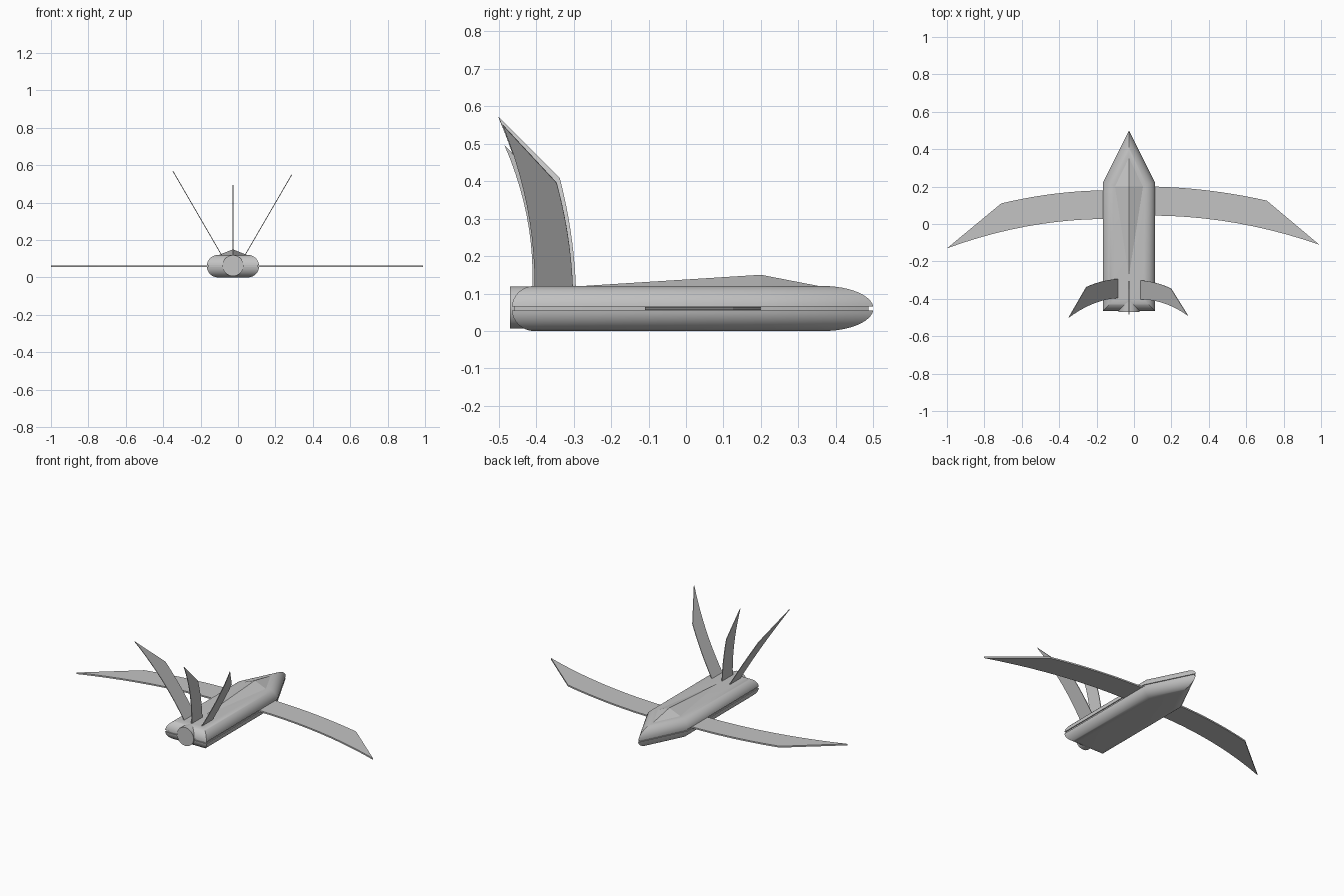
import bpy
import bmesh
import math
from mathutils import Vector

cube = bpy.data.objects.get("Cube")
if cube:
    bpy.data.objects.remove(cube, do_unlink=True)

MID = -0.027      # fuselage centre line
HALF_H = 0.06     # half height of the fuselage

grey = bpy.data.materials.new("airframe_grey")
grey.use_nodes = True
grey.diffuse_color = (0.55, 0.55, 0.55, 1)
grey.node_tree.nodes["Principled BSDF"].inputs["Base Color"].default_value = (0.55, 0.55, 0.55, 1)


def finish(name, bm, smooth=False):
    bmesh.ops.recalc_face_normals(bm, faces=bm.faces)
    mesh = bpy.data.meshes.new(name)
    bm.to_mesh(mesh)
    bm.free()
    obj = bpy.data.objects.new(name, mesh)
    bpy.context.collection.objects.link(obj)
    mesh.materials.append(grey)
    if smooth:
        bpy.ops.object.select_all(action='DESELECT')
        obj.select_set(True)
        bpy.context.view_layer.objects.active = obj
        bpy.ops.object.shade_smooth_by_angle(angle=math.radians(30))
    return obj


def inset(points, dist):
    """Move every side of a counter-clockwise convex outline inwards."""
    result = []
    n = len(points)
    for i in range(n):
        a = (points[i] - points[i - 1]).normalized()
        b = (points[(i + 1) % n] - points[i]).normalized()
        na, nb = Vector((-a.y, a.x)), Vector((-b.y, b.x))
        result.append(points[i] + (na + nb) * dist / (1 + na.dot(nb)))
    return result


def bow(a, b, bulge, steps=10):
    """Points from a to b on a shallow curve, bulging along the second axis."""
    a, b = Vector(a), Vector(b)
    return [a.lerp(b, i / steps) + Vector((0, 4 * bulge * (i / steps) * (1 - i / steps)))
            for i in range(steps + 1)]


def plate(name, outline, thickness, origin, span, chord):
    """Thin blade: outline points are (along span, along chord)."""
    bm = bmesh.new()
    normal = span.cross(chord).normalized() * thickness / 2
    sides = []
    for s in (-1, 1):
        ring = [bm.verts.new(origin + span * p.x + chord * p.y + normal * s) for p in outline]
        bm.faces.new(ring)
        sides.append(ring)
    n = len(outline)
    for i in range(n):
        j = (i + 1) % n
        bm.faces.new((sides[0][i], sides[0][j], sides[1][j], sides[1][i]))
    return finish(name, bm)


# Fuselage: pointed outline with fully rounded rim and a fine seam groove
outline = [Vector((MID + x, y)) for x, y in
           ((-0.14, -0.465), (0.14, -0.465), (0.14, 0.22), (0, 0.5), (-0.14, 0.22))]
layers = []
for i in range(13):
    t = math.radians(90 - i * 85 / 12)
    layers.append((HALF_H * (1 - math.cos(t)), HALF_H * math.sin(t)))
groove = [(0.006, layers[-1][1]), (0.006, -layers[-1][1])]
layers = layers + groove + [(d, -z) for d, z in reversed(layers)]
bm = bmesh.new()
rings = [[bm.verts.new((p.x, p.y, HALF_H + z)) for p in inset(outline, d)] for d, z in layers]
for lower, upper in zip(rings, rings[1:]):
    for i in range(5):
        j = (i + 1) % 5
        bm.faces.new((lower[i], lower[j], upper[j], upper[i]))
bm.faces.new(rings[0])
bm.faces.new(rings[-1])
finish("fuselage", bm, smooth=True)

# Canopy: low four-sided ridge on the back
bm = bmesh.new()
apex = bm.verts.new((MID, 0.2, 0.15))
base = [bm.verts.new((MID + x, y, 0.118)) for x, y in
        ((0, -0.31), (0.08, 0.2), (0, 0.365), (-0.08, 0.2))]
for i in range(4):
    bm.faces.new((base[i], base[(i + 1) % 4], apex))
bm.faces.new(base)
finish("canopy", bm)

# Engine nozzle
bm = bmesh.new()
bmesh.ops.create_cone(bm, cap_ends=True, segments=48, radius1=0.056, radius2=0.056, depth=0.12)
for v in bm.verts:
    v.co = Vector((MID + v.co.x, -0.41 + v.co.z, 0.063 + v.co.y))
finish("engine_nozzle", bm, smooth=True)

# Wings: swept, curved blades with cut tips
X, Y, Z = Vector((1, 0, 0)), Vector((0, 1, 0)), Vector((0, 0, 1))
wings = (("left_wing", 1, 0.11, 0.2, 0.71, 0.125, 0.99, -0.11, 0.045),
         ("right_wing", -1, 0.167, 0.18, 0.71, 0.11, 1.0, -0.13, 0.027))
for name, side, root, lead, corner, corner_y, tip, tip_y, trail in wings:
    shape = [Vector((0.04, lead))] + bow((root, lead), (corner, corner_y), 0.015)
    shape += bow((tip, tip_y), (root, trail), 0.037) + [Vector((0.04, trail))]
    plate(name, shape, 0.009, Z * HALF_H, X * side, Y)

# Tail fins: two splayed and one upright, sharing one blade shape
fins = (("left_tail_fin", 0.038, 0.25, 0.43, -0.302, -0.489),
        ("right_tail_fin", -0.088, -0.261, 0.45, -0.294, -0.5),
        ("centre_tail_fin", MID, 0, 0.375, -0.308, -0.484))
for name, x, lean, rise, lead, tip_y in fins:
    trail = lead - 0.102
    shape = [Vector((-0.05, lead))] + bow((0, lead), (0.64, lead - 0.043), 0.008)
    shape += bow((1, tip_y), (0, trail), 0.022) + [Vector((-0.05, trail))]
    plate(name, shape, 0.004, Vector((x, 0, 0.12)), Vector((lean, 0, rise)), Y)
